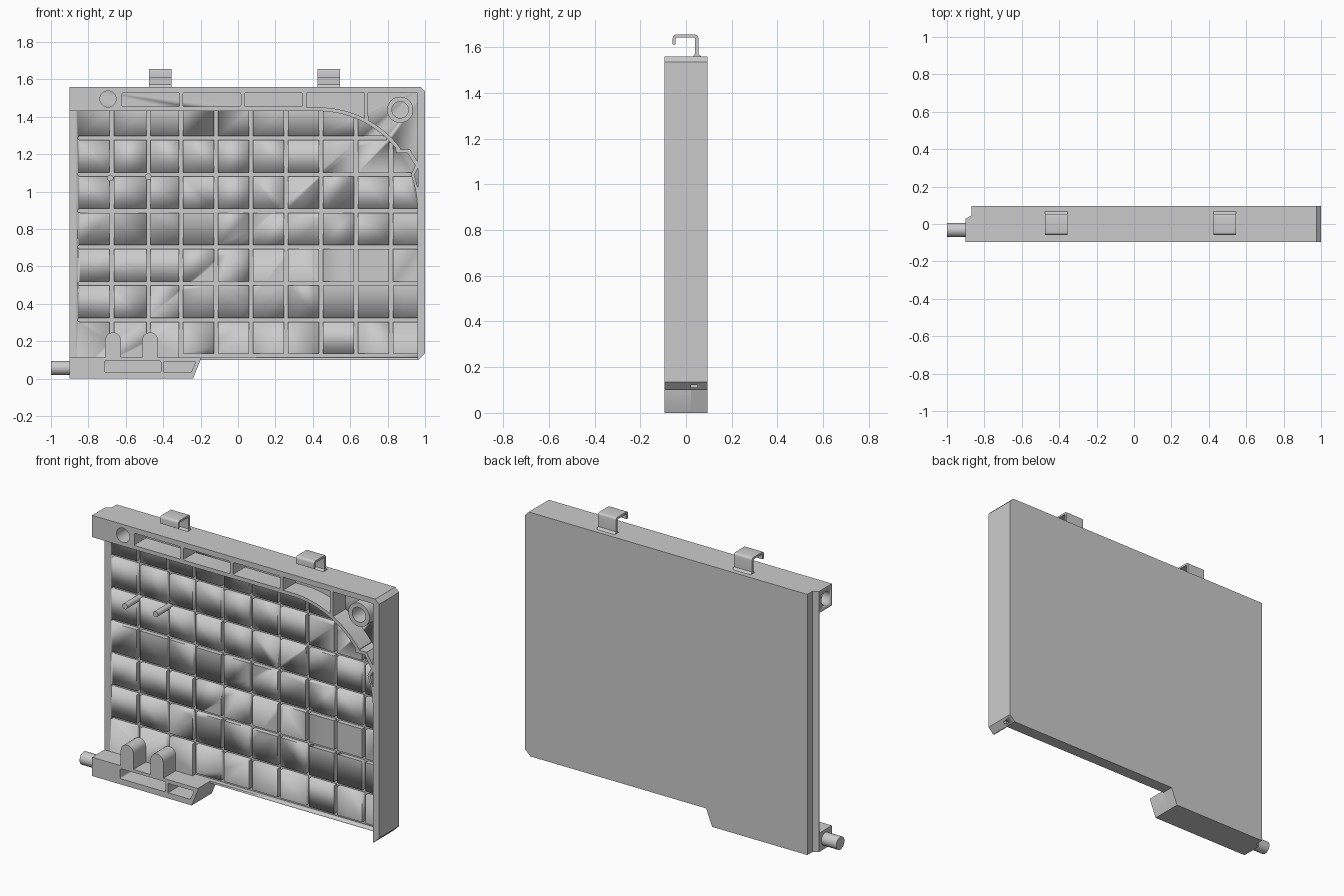
import bpy, bmesh
from math import cos, sin, pi, radians, sqrt

if "Cube" in bpy.data.objects:
    bpy.data.objects.remove(bpy.data.objects["Cube"])

grey = bpy.data.materials.new("plain grey")
grey.use_nodes = True
grey.diffuse_color = (0.6, 0.6, 0.6, 1)
grey.node_tree.nodes["Principled BSDF"].inputs["Base Color"].default_value = (0.6, 0.6, 0.6, 1)

FRONT, FLOOR, GROOVE, BACK = -0.095, 0.022, 0.05, 0.095
TURN = {"x": (pi / 2, 0, pi / 2), "y": (pi / 2, 0, 0), "z": (0, 0, 0)}


def arc(cx, cy, r, a0, a1, n=12):
    steps = [radians(a0 + (a1 - a0) * i / n) for i in range(n + 1)]
    return [(cx + r * cos(t), cy + r * sin(t)) for t in steps]


def circle(cx, cy, r):
    return arc(cx, cy, r, 0, 348.75, 31)


def box(x0, x1, z0, z1):
    return [(x0, z0), (x1, z0), (x1, z1), (x0, z1)]


def rounded(x0, x1, z0, z1, r=0.008):
    return (arc(x0 + r, z0 + r, r, 180, 270, 3) + arc(x1 - r, z0 + r, r, 270, 360, 3)
            + arc(x1 - r, z1 - r, r, 0, 90, 3) + arc(x0 + r, z1 - r, r, 90, 180, 3))


def slab(name, outline, start, end, axis="y", holes=()):
    """Extrude a flat outline, with optional holes, along one axis."""
    curve = bpy.data.curves.new(name, "CURVE")
    curve.dimensions = "2D"
    curve.fill_mode = "BOTH"
    curve.extrude = (end - start) / 2
    for loop in (outline, *holes):
        spline = curve.splines.new("POLY")
        spline.points.add(len(loop) - 1)
        for point, (u, v) in zip(spline.points, loop):
            point.co = (u, v, 0, 1)
        spline.use_cyclic_u = True
    ob = bpy.data.objects.new(name, curve)
    bpy.context.collection.objects.link(ob)
    ob.rotation_euler = TURN[axis]
    ob.location["xyz".index(axis)] = (start + end) / 2
    bpy.ops.object.select_all(action="DESELECT")
    ob.select_set(True)
    bpy.context.view_layer.objects.active = ob
    bpy.ops.object.convert(target="MESH")
    ob = bpy.context.object
    bm = bmesh.new()
    bm.from_mesh(ob.data)
    bmesh.ops.remove_doubles(bm, verts=bm.verts, dist=0.0001)
    bmesh.ops.recalc_face_normals(bm, faces=bm.faces)
    bm.to_mesh(ob.data)
    bm.free()
    ob.data.materials.clear()
    ob.data.materials.append(grey)
    bpy.ops.object.shade_smooth_by_angle(angle=radians(30))
    return ob


def carve(target, cutter):
    """Cut one solid out of another and drop the cutter."""
    cut = target.modifiers.new("cut", "BOOLEAN")
    cut.object = cutter
    cut.operation = "DIFFERENCE"
    cut.solver = "EXACT"
    bpy.context.view_layer.objects.active = target
    bpy.ops.object.modifier_apply(modifier=cut.name)
    bpy.data.objects.remove(cutter)


# Curved brace that bounds the grooved field at the upper corner
CX, CZ, R = 0.43, 0.90, 0.53


def reach(d):
    return sqrt(R * R - d * d)


# Back panel and its stepped edge
panel = slab("back_panel", [(-0.87, 0), (-0.24, 0), (-0.2, 0.1), (0.965, 0.1), (1, 0.135),
                            (1, 1.535), (0.975, 1.56), (-0.87, 1.56)], FLOOR, BACK)
slab("panel_edge", [(-0.9, FLOOR), (-0.87, FLOOR), (-0.87, 0.045), (-0.9, 0.028)], 0, 1.56, "z")

# Grid of grooves cut into the panel face
HALF = 0.011
for i in range(6):
    z = 0.314 + 0.1945 * i
    end = min(CX + reach(max(z - CZ, 0)), 0.96)
    carve(panel, slab("groove_cutter", [(end, z - HALF), (end, z + HALF)]
                      + arc(-0.845, z, HALF, 90, 270, 6), 0, GROOVE))
for i, x in enumerate([-0.675, -0.479] + [-0.305 + 0.187 * k for k in range(7)]):
    top = min(CZ + reach(max(x - CX, 0)), 1.431)
    bottom = 0.2 if i < 2 else 0.12
    carve(panel, slab("groove_cutter", box(x - HALF, x + HALF, bottom, top), 0, GROOVE))
carve(panel, slab("groove_cutter", box(-0.316, 0.988, 0.112, 0.134), 0, GROOVE))

# Front frame: top rail, curved brace and side wall with open pockets
outline = ([(-0.9, 1.56), (0.975, 1.56), (1, 1.535), (1, 0.135), (0.965, 0.1), (0.96, 0.1)]
           + arc(CX, CZ, R, 0, 21, 6)
           + [(0.948, 1.14), (0.905, 1.207), (0.845, 1.207)]
           + arc(CX, CZ, R, 39, 90, 16) + [(-0.9, 1.43)])
pockets = [rounded(a, b, 1.454, 1.528) for a, b in
           ((-0.62, -0.313), (-0.295, 0.015), (0.035, 0.345))]
pockets.append([(0.365, 1.528), (0.675, 1.528)]
               + arc(CX, CZ, R + 0.02, 63.5, 90, 8) + [(0.365, 1.45)])
pockets.append([(0.695, 1.528), (0.96, 1.528), (0.96, 1.16), (0.918, 1.226), (0.868, 1.226)]
               + arc(CX, CZ, R + 0.02, 37, 61, 8))
pockets.append([(0.942, 1.088), (0.962, 1.125), (0.962, 1.02)])
pockets.append(circle(-0.695, 1.495, 0.043))
frame = slab("front_frame", outline, FRONT, FLOOR, holes=pockets)

# Hinge socket in the end of the rail
carve(frame, slab("socket_cutter", circle(-0.034, 1.495, 0.038), -1, -0.8, "x"))

# Corner boss
slab("corner_boss", circle(0.867, 1.437, 0.07), FRONT, FLOOR, holes=[circle(0.867, 1.437, 0.044)])

# Lower hinge block with two rounded posts
posts = []
for x in (-0.47, -0.668):
    posts += [(x + 0.042, 0.112)] + arc(x, 0.205, 0.042, 0, 180) + [(x - 0.042, 0.112)]
slab("hinge_block", [(-0.9, 0), (-0.24, 0), (-0.2, 0.1), (-0.2, 0.112)] + posts + [(-0.9, 0.112)],
     FRONT, FLOOR,
     holes=[rounded(-0.714, -0.412, 0.034, 0.094),
            [(-0.397, 0.034), (-0.25, 0.034), (-0.226, 0.09), (-0.397, 0.09)]])
slab("hinge_peg", circle(-0.032, 0.057, 0.038), -1, -0.9, "x")

# Locating pins
for x, z in ((-0.683, 1.073), (-0.48, 1.08)):
    slab("locating_pin", circle(x, z, 0.017), FRONT, GROOVE)

# Hooked clips on the top edge
hook = ([(0.03, 1.558), (0.068, 1.558), (0.054, 1.572)]
        + arc(0.04, 1.641, 0.014, 0, 90, 4) + arc(-0.044, 1.641, 0.014, 90, 180, 4)
        + [(-0.058, 1.611), (-0.045, 1.611)]
        + arc(-0.039, 1.637, 0.006, 180, 90, 3) + arc(0.034, 1.637, 0.006, 90, 0, 3)
        + [(0.04, 1.572)])
for x in (-0.415, 0.485):
    slab("top_clip", hook, x - 0.06, x + 0.06, "x")
